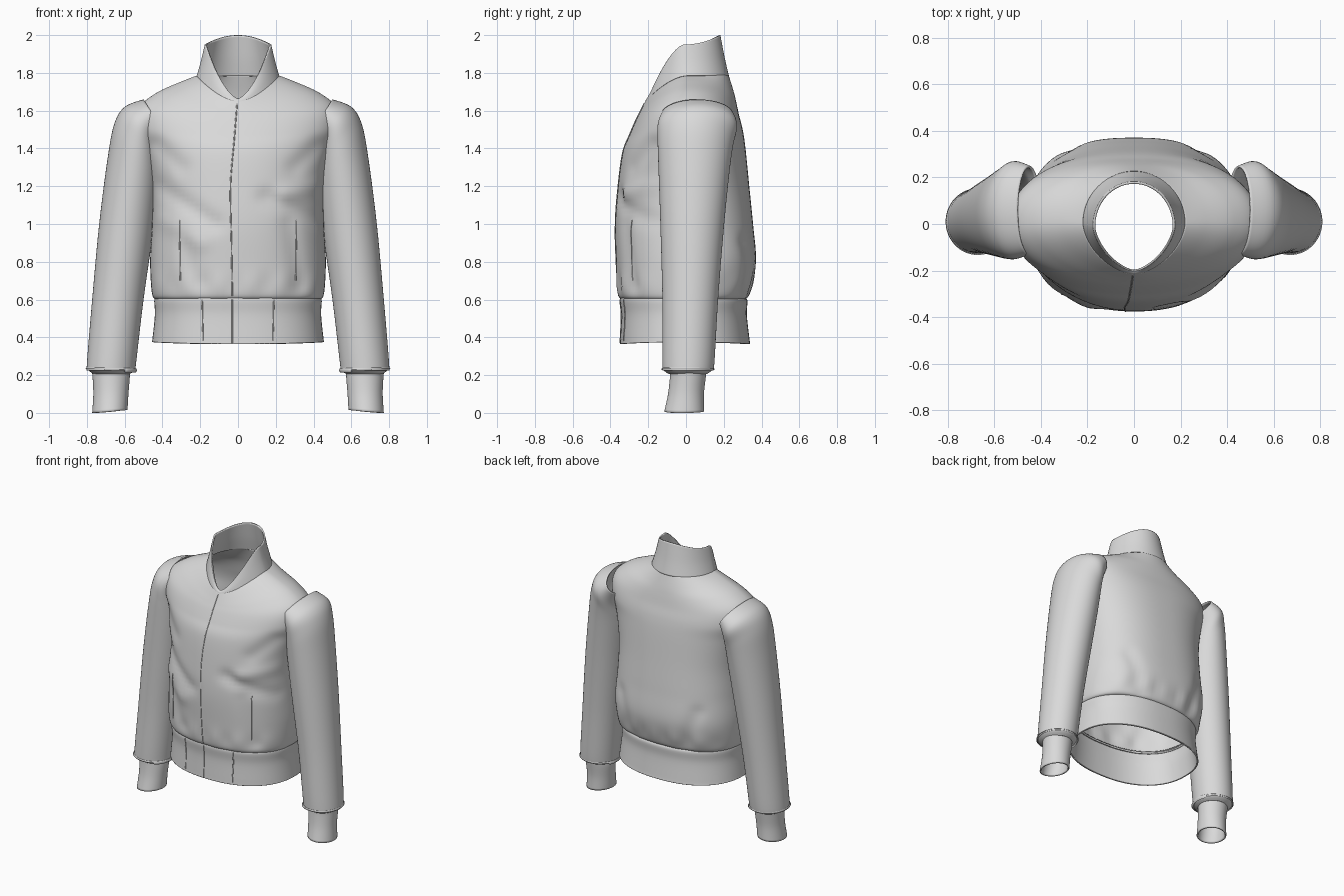
import bpy, math
from mathutils import Vector
from mathutils.bvhtree import BVHTree

if "Cube" in bpy.data.objects:
    bpy.data.objects.remove(bpy.data.objects["Cube"])

cloth = bpy.data.materials.new("light_grey_cloth")
cloth.use_nodes = True
GREY = (0.7, 0.7, 0.7, 1)
cloth.diffuse_color = GREY
cloth.node_tree.nodes["Principled BSDF"].inputs["Base Color"].default_value = GREY

SIDES = 96


def smooth_rows(rows, steps):
    """Catmull-Rom interpolation of ring parameters."""
    out = []
    last = len(rows) - 1
    for i in range(last):
        p = [rows[max(0, min(last, i + k))] for k in (-1, 0, 1, 2)]
        for s in range(steps):
            t = s / steps
            out.append([b + t * ((c - a) + t * ((2*a - 5*b + 4*c - d) + t * (3*b - a - 3*c + d))) / 2
                        for a, b, c, d in zip(*p)])
    return out + [list(rows[-1])]


def spow(v, e):
    return math.copysign(abs(v) ** e, v)


def body_ring(row, front_e, back_e):
    """Ring with its own front, side and back heights."""
    half, yf, yb, zf, zs, zb = row
    mid, depth = (yf + yb) / 2, (yb - yf) / 2
    ring = []
    for j in range(SIDES):
        a = 2 * math.pi * j / SIDES
        c, s = math.cos(a), math.sin(a)
        e = 2 / (back_e if s > 0 else front_e)
        z = zs + ((zb if s > 0 else zf) - zs) * s * s
        ring.append(Vector((half * spow(c, e), mid + depth * spow(s, e), z)))
    return ring


def sleeve_ring(row):
    """Oval ring spanned by an inner point, an outer point and a depth."""
    xi, zi, xo, zo, yf, yb = row
    mid = Vector((xi + xo, yf + yb, zi + zo)) / 2
    u = Vector((xo - xi, 0, zo - zi)) / 2
    v = Vector((0, (yb - yf) / 2, 0))
    return [mid + u * math.cos(a) + v * math.sin(a)
            for a in (2 * math.pi * j / SIDES for j in range(SIDES))]


def loft(name, rings, mirror=False, thickness=0.01):
    verts = [v for ring in rings for v in ring]
    faces = [(i * SIDES + j, i * SIDES + (j + 1) % SIDES,
              (i + 1) * SIDES + (j + 1) % SIDES, (i + 1) * SIDES + j)
             for i in range(len(rings) - 1) for j in range(SIDES)]
    mesh = bpy.data.meshes.new(name)
    mesh.from_pydata(verts, [], faces)
    mesh.materials.append(cloth)
    obj = bpy.data.objects.new(name, mesh)
    bpy.context.collection.objects.link(obj)
    shell = obj.modifiers.new("thickness", "SOLIDIFY")
    shell.thickness = thickness
    shell.offset = -1
    if mirror:
        obj.modifiers.new("other_side", "MIRROR")
    for o in bpy.context.selected_objects:
        o.select_set(False)
    obj.select_set(True)
    bpy.context.view_layer.objects.active = obj
    bpy.ops.object.shade_smooth_by_angle(angle=math.radians(50))
    return BVHTree.FromPolygons(verts, faces)


def body_loft(name, rows, steps, front, back):
    rows = smooth_rows(rows, steps)
    n = len(rows) - 1
    rings = []
    for i, row in enumerate(rows):
        t = (i / n) ** 2
        rings.append(body_ring(row, front[0] + (front[1] - front[0]) * t,
                               back[0] + (back[1] - back[0]) * t))
    return rings


# Torso: bloused above the waist, sloping over the shoulders to the neck
torso = body_loft("torso", [
    (.43, -.33, .30, .6, .6, .6),
    (.455, -.36, .335, .63, .63, .63),
    (.465, -.37, .37, .8, .8, .8),
    (.455, -.375, .355, 1, 1, 1),
    (.455, -.36, .335, 1.2, 1.2, 1.2),
    (.49, -.335, .315, 1.38, 1.4, 1.4),
    (.53, -.3, .3, 1.47, 1.52, 1.5),
    (.52, -.27, .28, 1.54, 1.62, 1.58),
    (.43, -.25, .265, 1.58, 1.695, 1.65),
    (.31, -.235, .25, 1.61, 1.75, 1.71),
    (.22, -.215, .225, 1.65, 1.785, 1.79)], 8, (2.3, 1.7), (2.5, 2))

# Soft cloth folds: start x, z, end x, z, height, on the front (-1) or back (1)
FOLDS = [(-.42, 1.2, -.12, 1, -.016, -1), (-.4, 1.02, -.2, .9, .012, -1),
         (.42, 1.02, .15, 1.14, -.016, -1), (.42, 1.2, .25, 1.16, .014, -1),
         (-.43, 1.42, -.3, 1.3, -.012, -1), (.43, 1.42, .3, 1.3, -.012, -1),
         (-.3, .95, -.22, .7, -.01, -1), (.27, 1, .33, .68, -.012, -1),
         (-.3, .9, -.2, .64, -.012, 1), (.3, .9, .2, .64, -.012, 1)]
for ring in torso:
    for v in ring:
        side = 1 if v.y > 0 else -1
        push = 0
        for ax, az, bx, bz, height, face in FOLDS:
            if face == side:
                a, d = Vector((ax, az)), Vector((bx - ax, bz - az))
                p = Vector((v.x, v.z)) - a
                t = max(0, min(1, p.dot(d) / d.length_squared))
                push += height * math.exp(-((p - d * t).length / .045) ** 2)
        pucker = math.exp(-((v.z - .68) / .06) ** 2) * .006
        push += pucker * math.sin(v.x * 38 + side)
        v.y += side * push * min(1, abs(v.y) / .15)
torso_tree = loft("torso", torso)

# Waistband
band_tree = loft("waistband", body_loft("waistband", [
    (.455, -.35, .34, .365, .375, .365),
    (.452, -.348, .335, .4, .4, .4),
    (.44, -.343, .322, .52, .52, .52),
    (.443, -.35, .325, .6, .6, .595),
    (.425, -.335, .305, .62, .62, .61)], 5, (2.3, 2.3), (2.3, 2.3)))

# Stand collar, low at the front and high at the back
loft("collar", body_loft("collar", [
    (.22, -.217, .227, 1.645, 1.78, 1.785),
    (.197, -.212, .205, 1.657, 1.86, 1.88),
    (.176, -.202, .182, 1.665, 1.95, 2)], 8, (1.7, 1.6), (2, 2)))

# Sleeves
loft("sleeves", [sleeve_ring(r) for r in smooth_rows([
    (.575, .205, .765, .205, -.09, .11),
    (.545, .225, .795, .23, -.12, .14),
    (.54, .26, .8, .26, -.125, .15),
    (.5, .6, .772, .6, -.125, .17),
    (.45, .95, .735, 1, -.135, .2),
    (.42, 1.2, .69, 1.35, -.145, .23),
    (.415, 1.32, .655, 1.53, -.15, .25),
    (.42, 1.42, .6, 1.62, -.15, .27),
    (.4, 1.5, .5, 1.66, -.13, .25)], 6)], mirror=True)

# Ribbed cuffs
loft("cuffs", [sleeve_ring(r) for r in smooth_rows([
    (.585, .015, .772, 0, -.115, .095),
    (.58, .1, .766, .1, -.095, .095),
    (.573, .19, .77, .19, -.085, .105),
    (.575, .23, .775, .23, -.085, .11)], 5)], mirror=True)


def seam(name, tree, points, radius=.0035):
    """Thin cord lying on the front surface along x, z points."""
    curve = bpy.data.curves.new(name, "CURVE")
    curve.dimensions = "3D"
    curve.bevel_depth = radius
    curve.bevel_resolution = 1
    hits = []
    for x, z in smooth_rows(points, 8):
        hit = tree.ray_cast(Vector((x, -1, z)), Vector((0, 1, 0)))[0]
        if hit:
            hits.append(hit)
    line = curve.splines.new("POLY")
    line.points.add(len(hits) - 1)
    for p, h in zip(line.points, hits):
        p.co = (*h, 1)
    curve.materials.append(cloth)
    bpy.context.collection.objects.link(bpy.data.objects.new(name, curve))


# Front closure, pocket edges and waistband panel seams
seam("front_closure", torso_tree, [(-.005, 1.64), (-.02, 1.45), (-.04, 1.2), (-.035, .9), (-.03, .62)])
seam("band_closure", band_tree, [(-.03, .6), (-.03, .37)])
for side, label in ((1, "left"), (-1, "right")):
    seam(label + "_pocket_edge", torso_tree, [(.31 * side, 1.02), (.305 * side, .7)])
    seam(label + "_band_seam", band_tree, [(.19 * side, .6), (.185 * side, .38)])
